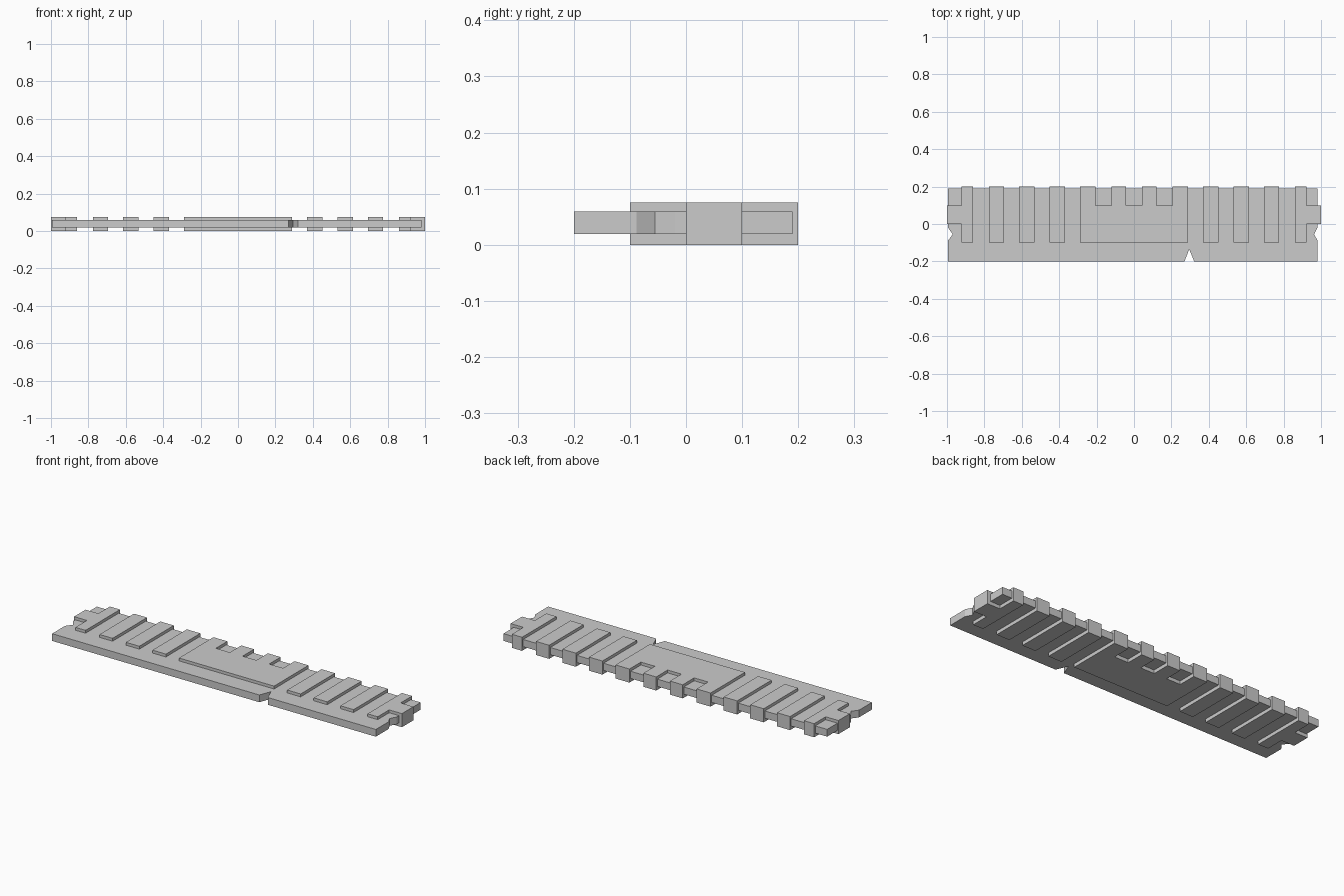
import bpy, bmesh

if "Cube" in bpy.data.objects:
    bpy.data.objects.remove(bpy.data.objects["Cube"])


def extrude_outline(name, outline, z0, z1):
    """Closed flat-sided plate from a plan outline."""
    bm = bmesh.new()
    face = bm.faces.new([bm.verts.new((x, y, z0)) for x, y in outline])
    top = bmesh.ops.extrude_face_region(bm, geom=[face])["geom"]
    for v in top:
        if isinstance(v, bmesh.types.BMVert):
            v.co.z = z1
    bmesh.ops.recalc_face_normals(bm, faces=bm.faces)
    mesh = bpy.data.meshes.new(name)
    bm.to_mesh(mesh)
    bm.free()
    obj = bpy.data.objects.new(name, mesh)
    bpy.context.collection.objects.link(obj)
    return obj


TOP = 0.075

# Circuit board with side notches and the off-centre key notch
left, right, back, front = -0.994, 0.981, 0.19, -0.2
extrude_outline("circuit_board", [
    (left, front), (0.27, front), (0.295, -0.135), (0.322, front), (right, front),
    (right, -0.088), (0.963, -0.055), (0.981, -0.02), (right, back),
    (left, back), (left, -0.02), (-0.969, -0.055), (left, -0.088),
], 0.019, 0.059)

# Centre plate of the heat spreader, comb-shaped along the back
teeth = [(0.29, 0.205), (0.12, 0.042), (-0.042, -0.12), (-0.205, -0.29)]
comb = [(-0.29, -0.1), (0.29, -0.1)]
for i, (a, b) in enumerate(teeth):
    if i:
        comb.append((a, 0.1))
    comb += [(a, 0.2), (b, 0.2)]
    if i < len(teeth) - 1:
        comb.append((b, 0.1))
extrude_outline("spreader_centre", comb, 0, TOP)

for side, s in (("left", -1), ("right", 1)):
    # Ribs wrapping the board
    for i, (a, b) in enumerate([(0.37, 0.452), (0.532, 0.614), (0.695, 0.775)]):
        extrude_outline(f"rib_{side}_{i + 1}",
                        [(s * a, -0.1), (s * b, -0.1), (s * b, 0.2), (s * a, 0.2)], 0, TOP)
    # End rib with clip tab
    extrude_outline(f"end_clip_{side}", [(s * x, y) for x, y in [
        (0.86, -0.1), (0.922, -0.1), (0.922, 0), (1, 0),
        (1, 0.1), (0.922, 0.1), (0.922, 0.2), (0.86, 0.2)]], 0, TOP)
